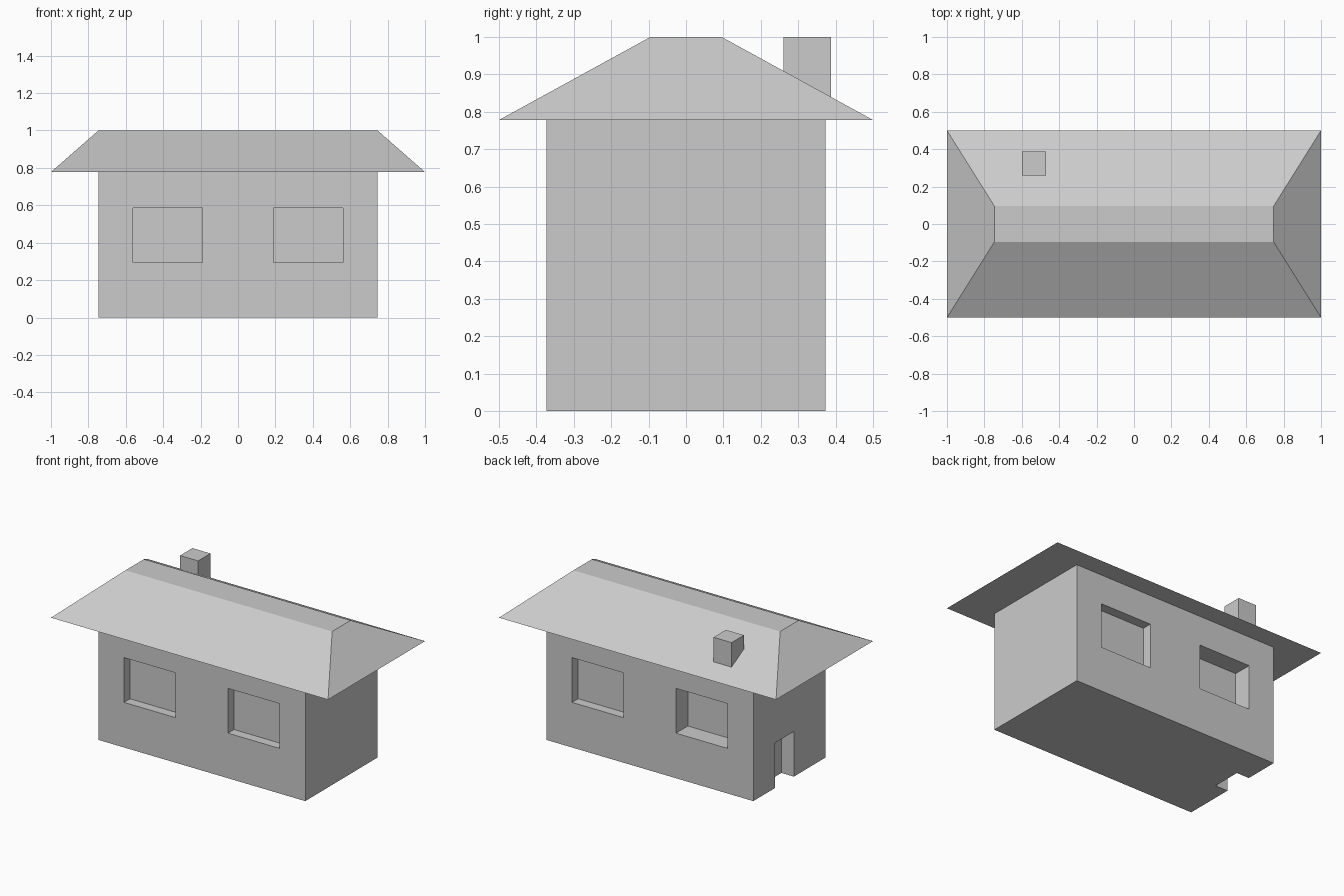
import bpy, bmesh

if "Cube" in bpy.data.objects:
    bpy.data.objects.remove(bpy.data.objects["Cube"])


def prism(name, lo, hi, top_inset=(0, 0)):
    """Box from corner lo to corner hi, optionally narrowed at the top."""
    (x0, y0, z0), (x1, y1, z1) = lo, hi
    ix, iy = top_inset
    bm = bmesh.new()
    bottom = [bm.verts.new((x, y, z0)) for x, y in
              ((x0, y0), (x1, y0), (x1, y1), (x0, y1))]
    top = [bm.verts.new((x, y, z1)) for x, y in
           ((x0 + ix, y0 + iy), (x1 - ix, y0 + iy),
            (x1 - ix, y1 - iy), (x0 + ix, y1 - iy))]
    bm.faces.new(bottom[::-1])
    bm.faces.new(top)
    for i in range(4):
        j = (i + 1) % 4
        bm.faces.new((bottom[i], bottom[j], top[j], top[i]))
    mesh = bpy.data.meshes.new(name)
    bm.to_mesh(mesh)
    bm.free()
    obj = bpy.data.objects.new(name, mesh)
    bpy.context.collection.objects.link(obj)
    return obj


def carve(target, lo, hi):
    """Cut a box-shaped recess out of the target."""
    cutter = prism("recess_cutter", lo, hi)
    cutter.hide_render = True
    mod = target.modifiers.new("recess", 'BOOLEAN')
    mod.operation, mod.solver, mod.object = 'DIFFERENCE', 'EXACT', cutter
    bpy.context.view_layer.objects.active = target
    bpy.ops.object.modifier_apply(modifier=mod.name)
    bpy.data.objects.remove(cutter)


WX, WY, EAVES, RIDGE = 0.747, 0.373, 0.778, 1.0

# Walls
walls = prism("walls", (-WX, -WY, 0), (WX, WY, EAVES))

# Window recesses: (centre x, side, depth)
for cx, side, depth in ((-0.375, -1, 0.062), (0.375, -1, 0.062),
                        (0.375, 1, 0.063), (-0.375, 1, 0.122)):
    ya, yb = sorted((side * (WY - depth), side * (WY + 0.1)))
    carve(walls, (cx - 0.186, ya, 0.294), (cx + 0.186, yb, 0.586))

# Doorway recess in the left end
carve(walls, (-WX - 0.1, -0.045, -0.1), (-WX + 0.09, 0.148, 0.294))

# Hipped roof with a flat top
prism("roof", (-1, -0.5, EAVES), (1, 0.5, RIDGE), (0.254, 0.405))

# Chimney
prism("chimney", (-0.6, 0.26, EAVES + 0.01), (-0.47, 0.387, RIDGE))
